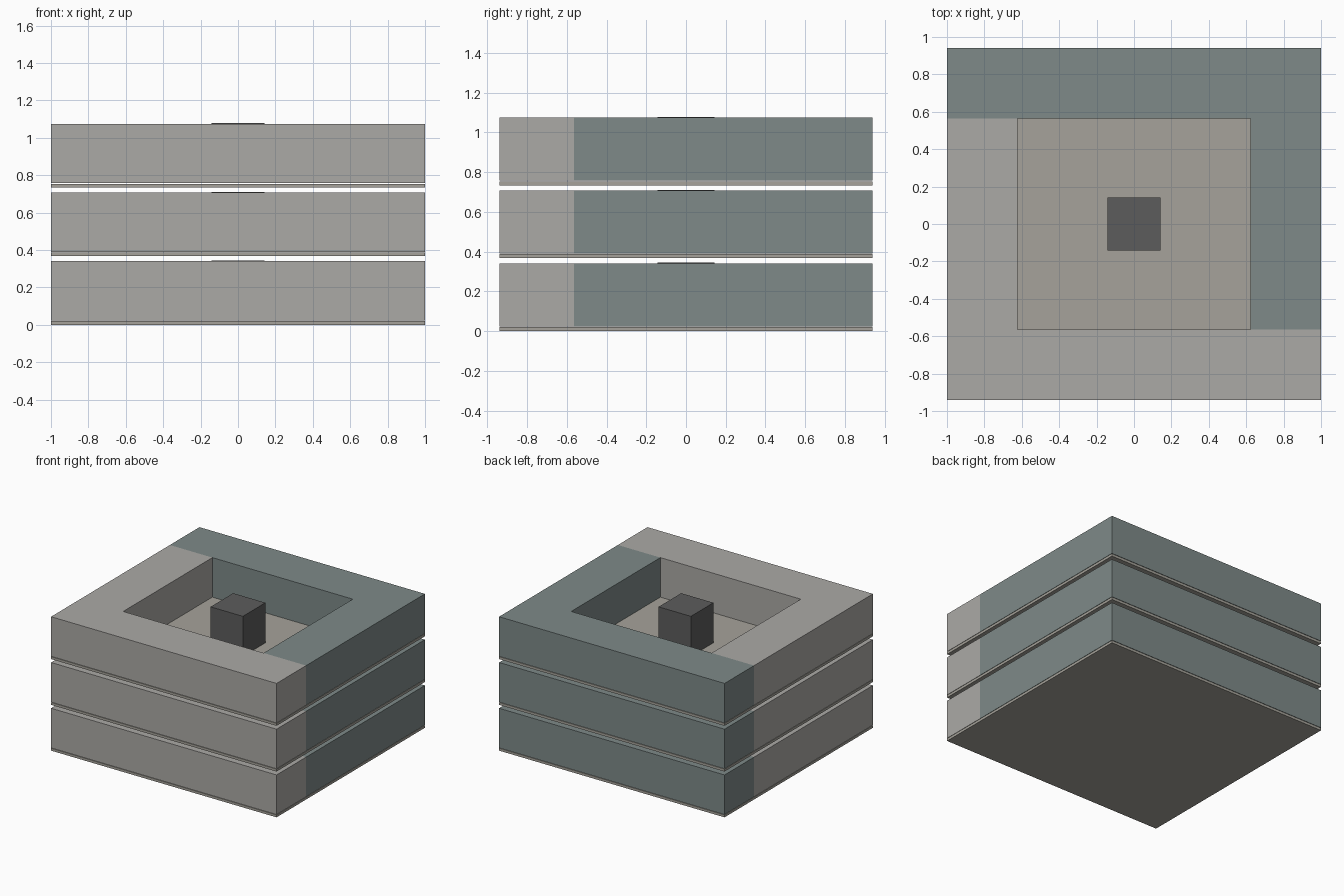
import bpy, bmesh

if "Cube" in bpy.data.objects:
    bpy.data.objects.remove(bpy.data.objects["Cube"])

X, Y = 1.0, 0.94            # outer half sizes
IX, IY = 0.623, 0.565       # courtyard half sizes
CORE = 0.143                # core half width
PITCH = 0.367               # floor-to-floor height
SLAB, WALL_BASE, WALL_TOP, CORE_TOP = 0.02, 0.023, 0.34, 0.344


def material(name, rgb):
    m = bpy.data.materials.new(name)
    m.diffuse_color = (*rgb, 1)
    m.use_nodes = True
    m.node_tree.nodes["Principled BSDF"].inputs["Base Color"].default_value = m.diffuse_color
    return m


def prism(name, outline, z0, z1, mat):
    """Extrude a plan outline (counter-clockwise) from z0 to z1."""
    bm = bmesh.new()
    base = bm.faces.new([bm.verts.new((x, y, z0)) for x, y in outline])
    top = bmesh.ops.extrude_face_region(bm, geom=[base], use_keep_orig=True)["geom"]
    bmesh.ops.translate(bm, vec=(0, 0, z1 - z0),
                        verts=[g for g in top if isinstance(g, bmesh.types.BMVert)])
    bmesh.ops.recalc_face_normals(bm, faces=bm.faces)
    mesh = bpy.data.meshes.new(name)
    bm.to_mesh(mesh)
    bm.free()
    mesh.materials.append(mat)
    ob = bpy.data.objects.new(name, mesh)
    bpy.context.collection.objects.link(ob)


def rect(hx, hy):
    return [(-hx, -hy), (hx, -hy), (hx, hy), (-hx, hy)]


# Plan of one L-shaped wing; the other is the same turned half a turn
front_left = [(-X, -Y), (X, -Y), (X, -IY), (-IX, -IY), (-IX, IY), (-X, IY)]
back_right = [(-x, -y) for x, y in front_left]

slab_mat = material("slab_beige", (0.38, 0.365, 0.325))
stone_mat = material("warm_grey", (0.41, 0.40, 0.38))
teal_mat = material("grey_teal", (0.21, 0.255, 0.25))
core_mat = material("dark_grey", (0.107, 0.107, 0.107))

# Three identical storeys separated by open joints
for i in range(3):
    z = i * PITCH
    n = f"_{i + 1}"
    prism("floor_slab" + n, rect(X, Y), z, z + SLAB, slab_mat)
    prism("front_left_wing" + n, front_left, z + WALL_BASE, z + WALL_TOP, stone_mat)
    prism("back_right_wing" + n, back_right, z + WALL_BASE, z + WALL_TOP, teal_mat)
    prism("core" + n, rect(CORE, CORE), z + WALL_BASE, z + CORE_TOP, core_mat)
